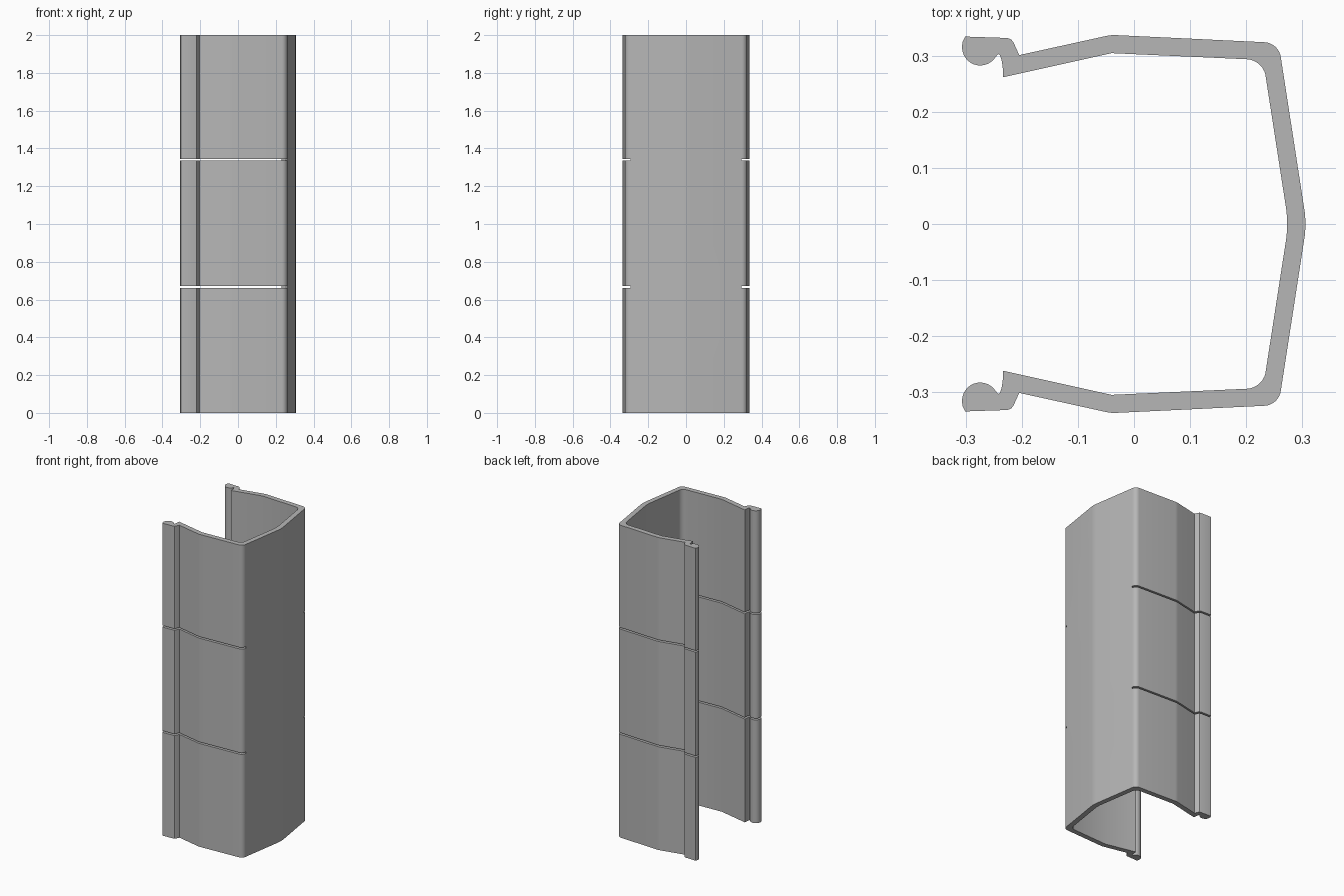
import bpy, bmesh, math

if "Cube" in bpy.data.objects:
    bpy.data.objects.remove(bpy.data.objects["Cube"])

HEIGHT = 2.0
SLOT_HEIGHTS = (0.666, 1.34)
SLOT_WIDTH = 0.010


def arc(cx, cy, rx, ry, a0, a1, n):
    """Points on an elliptical arc, angles in degrees."""
    return [(cx + rx * math.cos(math.radians(a0 + (a1 - a0) * i / n)),
             cy + ry * math.sin(math.radians(a0 + (a1 - a0) * i / n)))
            for i in range(n + 1)]


def extrude(name, outline, z0, z1):
    """Solid prism from a 2D outline."""
    bm = bmesh.new()
    face = bm.faces.new([bm.verts.new((x, y, z0)) for x, y in outline])
    ret = bmesh.ops.extrude_face_region(bm, geom=[face])
    top = [v for v in ret["geom"] if isinstance(v, bmesh.types.BMVert)]
    bmesh.ops.translate(bm, verts=top, vec=(0, 0, z1 - z0))
    bmesh.ops.recalc_face_normals(bm, faces=bm.faces)
    mesh = bpy.data.meshes.new(name)
    bm.to_mesh(mesh)
    bm.free()
    obj = bpy.data.objects.new(name, mesh)
    bpy.context.collection.objects.link(obj)
    return obj


# Half of the channel section, from the outer spine round to the inner spine
half = [(0.306, 0.0), (0.3045, 0.02)]
half += arc(0.231, 0.293, 0.031, 0.031, 5, 87, 8)              # outer corner
half += [(-0.030, 0.3365), (-0.040, 0.3366), (-0.050, 0.335)]  # side bend
half += [(-0.2045, 0.301), (-0.215, 0.324), (-0.219, 0.329), (-0.226, 0.3315)]
half += [(-0.301, 0.334), (-0.305, 0.326)]                     # clip bead
half += arc(-0.274, 0.315, 0.0325, 0.0325, 170, 328, 14)
half += [(-0.242, 0.303), (-0.239, 0.301), (-0.236, 0.292), (-0.234, 0.280)]
half += [(-0.233, 0.2616), (-0.040, 0.3045)]                   # hook and inside
half += arc(0.199, 0.258, 0.0362, 0.0357, 87, 3, 8)            # inner corner
half += [(0.2715, 0.025), (0.2727, 0.012), (0.2727, 0.0)]

# Mirror the open section about y = 0
mirrored = [(x, -y) for x, y in reversed(half[1:-1])]
channel = extrude("channel_profile", half + mirrored, 0.0, HEIGHT)

# Thin slots through both side walls, stopping at the corners
slot = [(-0.4, 0.2), (0.20, 0.2), (0.228, 0.27), (0.236, 0.281),
        (0.264, 0.295), (0.30, 0.295), (0.30, 0.4), (-0.4, 0.4)]
for z in SLOT_HEIGHTS:
    for side in (1, -1):
        cutter = extrude("slot_cutter", [(x, side * y) for x, y in slot],
                         z - SLOT_WIDTH / 2, z + SLOT_WIDTH / 2)
        cutter.hide_render = True
        mod = channel.modifiers.new("slot", 'BOOLEAN')
        mod.operation = 'DIFFERENCE'
        mod.solver = 'EXACT'
        mod.object = cutter

# Bake the cuts and remove the cutters
bpy.context.view_layer.update()
baked = bpy.data.meshes.new_from_object(
    channel.evaluated_get(bpy.context.evaluated_depsgraph_get()))
channel.modifiers.clear()
channel.data = baked
for obj in [o for o in bpy.data.objects if o.name.startswith("slot_cutter")]:
    bpy.data.objects.remove(obj)

# One plain grey
grey = bpy.data.materials.new("plain_grey")
grey.diffuse_color = (0.47, 0.47, 0.47, 1.0)
grey.use_nodes = True
grey.node_tree.nodes["Principled BSDF"].inputs["Base Color"].default_value = grey.diffuse_color
channel.data.materials.clear()
channel.data.materials.append(grey)

bpy.context.view_layer.objects.active = channel
channel.select_set(True)
bpy.ops.object.shade_smooth_by_angle(angle=math.radians(30))
